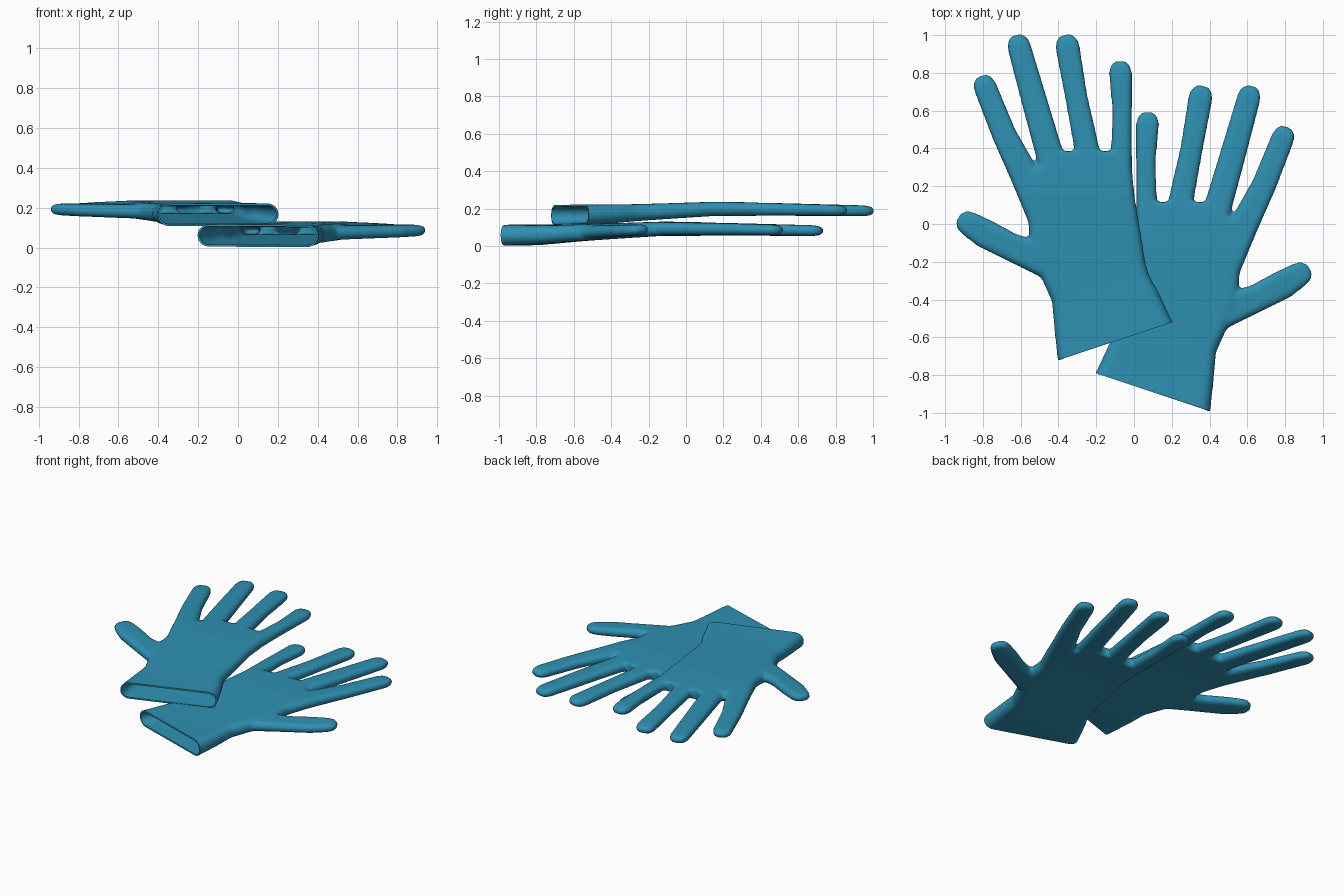
import bpy, bmesh, math
from mathutils import Vector

cube = bpy.data.objects.get("Cube")
if cube:
    bpy.data.objects.remove(cube, do_unlink=True)

teal = bpy.data.materials.new("teal_rubber")
teal.use_nodes = True
colour = (0.028, 0.28, 0.45, 1)
teal.diffuse_color = colour
teal.node_tree.nodes["Principled BSDF"].inputs["Base Color"].default_value = colour

# Palm rows from cuff to knuckles: left point, right point, half thickness
PALM = [((-.39, -.80), (.235, -.60), .056), ((-.405, -.72), (.205, -.52), .056),
        ((-.425, -.53), (.13, -.36), .05), ((-.435, -.41), (.08, -.27), .046),
        ((-.49, -.29), (.06, -.2), .044), ((-.55, -.15), (.045, -.1), .042),
        ((-.56, 0), (.025, .02), .04), ((-.585, .12), (.005, .14), .038),
        ((-.57, .26), (-.01, .3), .037), ((-.49, .33), (-.02, .37), .036),
        ((-.42, .385), (-.1, .385), .035)]

# Finger centre lines from palm to tip: x, y, half width
FINGERS = {
    "thumb": [(-.4, -.22, .1), (-.53, -.17, .085), (-.655, -.12, .075), (-.79, -.05, .078), (-.88, .005, .066)],
    "index": [(-.47, 0, .08), (-.58, .26, .078), (-.69, .48, .066), (-.79, .73, .062)],
    "middle": [(-.38, .1, .07), (-.45, .38, .074), (-.53, .66, .069), (-.61, .945, .063)],
    "ring": [(-.22, .1, .07), (-.25, .4, .067), (-.305, .67, .06), (-.353, .945, .065)],
    "little": [(-.08, .15, .07), (-.067, .38, .056), (-.063, .6, .052), (-.072, .805, .062)],
}

# Height of the middle of the glove along its length
ARCH = [(-1, .163), (-.75, .163), (-.5, .167), (-.2, .182), (.15, .199), (.5, .196), (1.1, .186)]


def arch(y):
    for (a, za), (b, zb) in zip(ARCH, ARCH[1:]):
        if y <= b:
            t = (y - a) / (b - a)
            return za + (zb - za) * t
    return ARCH[-1][1]


def loft(bm, rows, steps=8):
    """Closed flat tube with rounded sides through the rows."""
    rings = []
    for left, right, h in rows:
        left, right = Vector((*left, 0)), Vector((*right, 0))
        across = (right - left).normalized()
        half = (right - left).length / 2
        h_side = min(h, half)
        ring = []
        for side in (1, -1):
            for i in range(steps + 1):
                a = math.pi * (i / steps - .5)
                offset = side * (half - h_side + h_side * math.cos(a))
                ring.append(bm.verts.new((left + right) / 2 + across * offset
                                         + Vector((0, 0, side * h * math.sin(a)))))
        rings.append(ring)
    n = len(rings[0])
    for lower, upper in zip(rings, rings[1:]):
        for i in range(n):
            j = (i + 1) % n
            bm.faces.new((lower[i], lower[j], upper[j], upper[i]))
    bm.faces.new(rings[0][::-1])
    bm.faces.new(rings[-1])


def finger_rows(path):
    """Turn a centre line into rows, with a rounded tip."""
    pts = [(Vector(p[:2]), p[2], .037 - .008 * i / (len(path) - 1)) for i, p in enumerate(path)]
    tip, r, h = pts[-1]
    way = (tip - pts[-2][0]).normalized()
    pts += [(tip + way * .035, r * .82, h * .85), (tip + way * .058, r * .45, h * .5)]
    rows = []
    for i, (c, r, h) in enumerate(pts):
        d = (pts[min(i + 1, len(pts) - 1)][0] - pts[max(i - 1, 0)][0]).normalized()
        side = Vector((d.y, -d.x)) * r
        rows.append((c - side, c + side, h))
    return rows


def apply_modifier(obj, kind, **settings):
    mod = obj.modifiers.new(kind.title(), kind)
    for key, value in settings.items():
        setattr(mod, key, value)
    bpy.context.view_layer.objects.active = obj
    bpy.ops.object.modifier_apply(modifier=mod.name)


def make_glove(name, mirror, shift):
    # Palm and fingers
    bm = bmesh.new()
    loft(bm, PALM)
    for path in FINGERS.values():
        loft(bm, finger_rows(path))
    bmesh.ops.recalc_face_normals(bm, faces=bm.faces)
    mesh = bpy.data.meshes.new(name)
    bm.to_mesh(mesh)
    bm.free()
    glove = bpy.data.objects.new(name, mesh)
    bpy.context.collection.objects.link(glove)

    # Fuse into one soft skin
    apply_modifier(glove, 'REMESH', mode='VOXEL', voxel_size=.011)
    apply_modifier(glove, 'SMOOTH', factor=.5, iterations=9)

    # Open the cuff, arch the hand and place it
    bm = bmesh.new()
    bm.from_mesh(glove.data)
    bmesh.ops.bisect_plane(bm, geom=bm.verts[:] + bm.edges[:] + bm.faces[:],
                           plane_co=(-.4, -.72, 0), plane_no=(.316, -.949, 0), clear_outer=True)
    for v in bm.verts:
        v.co.z += arch(v.co.y)
        v.co.x *= mirror
        v.co += Vector(shift)
    if mirror < 0:
        bmesh.ops.reverse_faces(bm, faces=bm.faces)
    bm.to_mesh(glove.data)
    bm.free()

    # Thin wall
    apply_modifier(glove, 'SOLIDIFY', thickness=.01, offset=-1)
    glove.data.materials.clear()
    glove.data.materials.append(teal)
    bpy.ops.object.select_all(action='DESELECT')
    glove.select_set(True)
    bpy.ops.object.shade_smooth_by_angle(angle=math.radians(50))


make_glove("right_glove", 1, (0, 0, 0))
make_glove("left_glove", -1, (0, -.27, -.106))
